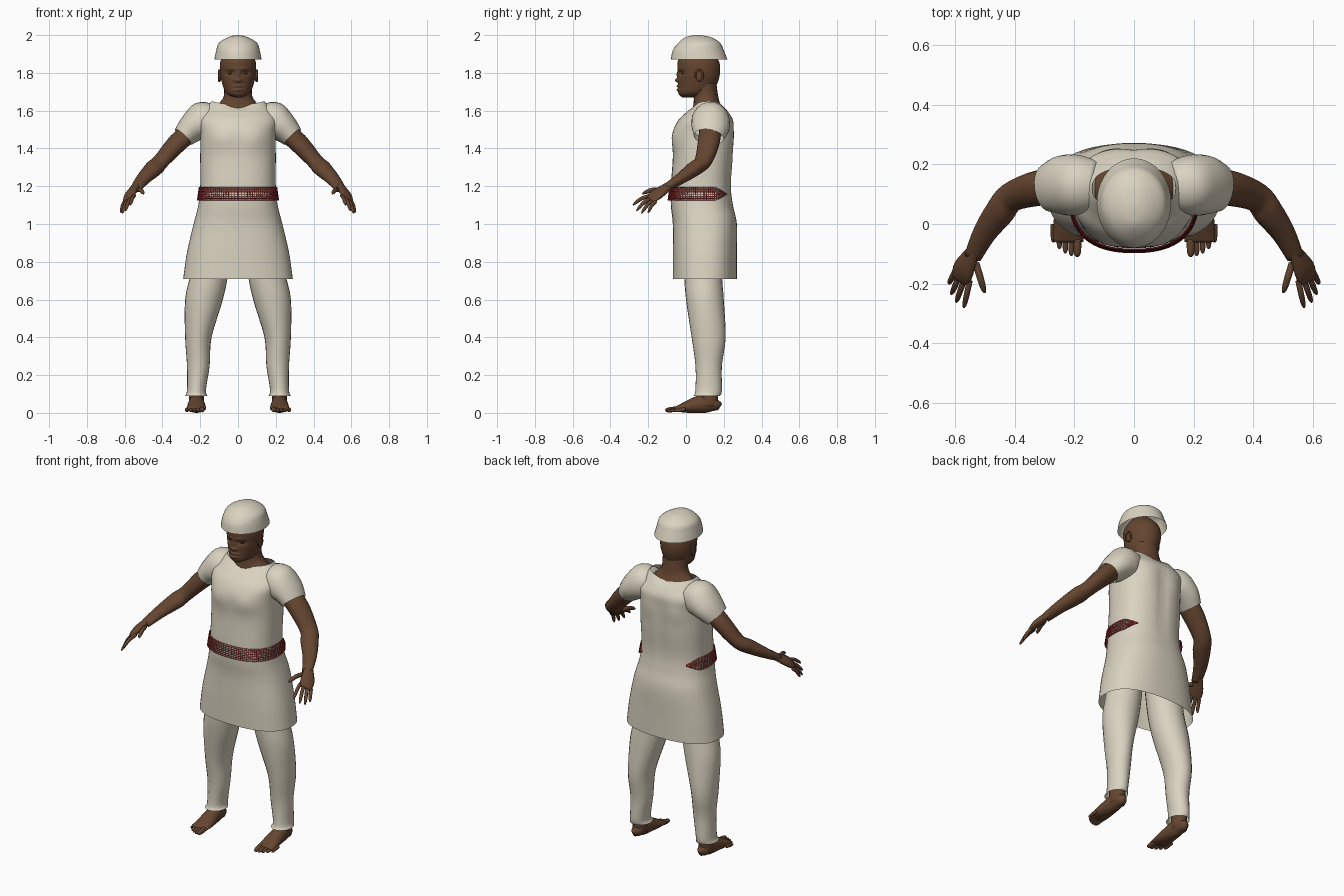
import bpy, bmesh, math
from mathutils import Vector

cube = bpy.data.objects.get("Cube")
if cube:
    bpy.data.objects.remove(cube, do_unlink=True)


def material(name, red, green, blue):
    colour = (red, green, blue, 1)
    made = bpy.data.materials.new(name)
    made.use_nodes = True
    made.diffuse_color = colour
    shader = made.node_tree.nodes["Principled BSDF"]
    shader.inputs["Base Color"].default_value = colour
    shader.inputs["Roughness"].default_value = .8
    return made


CLOTH = material("cream cloth", .7, .65, .53)
SKIN = material("brown skin", .13, .06, .03)
RED = material("red sash", .55, .04, .04)
DARK = material("dark eye", .03, .02, .01)


def finish(name, bm, mat, mirror=False):
    bmesh.ops.recalc_face_normals(bm, faces=bm.faces)
    mesh = bpy.data.meshes.new(name)
    bm.to_mesh(mesh)
    bm.free()
    mesh.materials.append(mat)
    mesh.shade_smooth()
    part = bpy.data.objects.new(name, mesh)
    bpy.context.collection.objects.link(part)
    if mirror:
        part.modifiers.new("Mirror", "MIRROR").use_mirror_merge = False
    return part


def spline(rows, steps):
    """Smooth interpolation through rows of numbers."""
    out = []
    last = len(rows) - 1
    for i in range(last):
        before, start = rows[max(i - 1, 0)], rows[i]
        end, after = rows[i + 1], rows[min(i + 2, last)]
        for step in range(steps):
            t = step / steps
            out.append([b + t * ((c - a) + t * (2 * a - 5 * b + 4 * c - d)
                                 + t * t * (3 * b - a - 3 * c + d)) / 2
                        for a, b, c, d in zip(before, start, end, after)])
    return out + [list(rows[last])]


def oval(angle, width, depth, power):
    """Point on a rounded-box oval, angle zero facing the front."""
    across, along = math.sin(angle), math.cos(angle)
    return (width * math.copysign(abs(across) ** (2 / power), across),
            -depth * math.copysign(abs(along) ** (2 / power), along))


def loft(name, rows, mat, ref=None, sides=24, steps=4, power=2,
         caps=(True, True), mirror=False, shape=None):
    """Skin ovals (x, y, z, width, depth): level without ref, else square to the path."""
    rows = spline(rows, steps)
    points = [Vector(row[:3]) for row in rows]
    bm = bmesh.new()
    rings = []
    for i, (point, row) in enumerate(zip(points, rows)):
        u, v = Vector((1, 0, 0)), Vector((0, 1, 0))
        if ref:
            ahead = points[min(i + 1, len(points) - 1)] - points[max(i - 1, 0)]
            u = ahead.cross(Vector(ref)).normalized()
            v = u.cross(ahead.normalized())
        ring = []
        for k in range(sides):
            a, b = oval(math.tau * k / sides, row[-2], row[-1], power)
            place = point + u * a + v * b
            ring.append(bm.verts.new(shape(place) if shape else place))
        rings.append(ring)
    for low, high in zip(rings, rings[1:]):
        for k in range(sides):
            bm.faces.new((low[k - 1], low[k], high[k], high[k - 1]))
    for ring, closed in zip((rings[0], rings[-1]), caps):
        if closed:
            bm.faces.new(ring)
    return finish(name, bm, mat, mirror)


def profile(*rows):
    """Turn (z, half width, front y, back y) into level ovals."""
    return [(0, (front + back) / 2, z, width, (back - front) / 2)
            for z, width, front, back in rows]


def digit(name, base, tip, radius, ref, arch):
    """Finger or toe: a gently arched, rounded taper from base to tip."""
    base, tip = Vector(base), Vector(tip)
    rows = []
    for t, scale in ((0, 1), (.5, 1), (.85, .8), (1, .3)):
        spot = base.lerp(tip, t)
        spot.z += arch * math.sin(math.pi * t)
        rows.append((*spot, radius * scale, radius * scale))
    loft(name, rows, SKIN, ref=ref, sides=10, mirror=True)


def ball(name, centre, size):
    bm = bmesh.new()
    bmesh.ops.create_uvsphere(bm, u_segments=16, v_segments=10, radius=1)
    bmesh.ops.scale(bm, vec=size, verts=bm.verts)
    bmesh.ops.translate(bm, vec=centre, verts=bm.verts)
    return finish(name, bm, DARK if name == "eyes" else SKIN, mirror=True)


def bump(place, x, z, height, wide, tall):
    across, up = (abs(place.x) - x) / wide, (place.z - z) / tall
    return height * math.exp(-across * across - up * up)


# Tunic: skirt, waist, chest and boat neckline in one skin
def tunic_shape(place):
    if place.z > 1.6:
        place.z -= .6 * (place.z - 1.6) * max(0, 1 - abs(place.x) / .14)
    if place.y < .05:
        place.y -= bump(place, .09, 1.45, .01, .06, .05)
    else:
        place.y += bump(place, .1, 1.47, .01, .07, .06) - bump(place, 0, 1.35, .01, .03, .2)
    return place


loft("tunic", profile((.71, .29, -.07, .27), (.85, .27, -.07, .27), (1, .235, -.07, .27),
                      (1.1, .21, -.08, .25), (1.2, .2, -.08, .24), (1.35, .2, -.07, .25),
                      (1.48, .2, -.07, .25), (1.55, .21, -.04, .25), (1.6, .18, .01, .22),
                      (1.65, .14, .05, .19)),
     CLOTH, sides=56, steps=5, power=2.4, caps=(False, False), shape=tunic_shape)
loft("sleeves", [(.12, .13, 1.57, .07, .08), (.18, .13, 1.55, .1, .1),
                 (.24, .13, 1.51, .08, .1), (.29, .12, 1.46, .06, .08)],
     CLOTH, ref=(0, 1, 0), caps=(True, False), mirror=True)

# Open-weave sash round the front and sides, narrowing to points behind
COLUMNS, ROWS, REACH = 80, 7, math.radians(138)
bm = bmesh.new()
grid = []
for i in range(COLUMNS + 1):
    angle = REACH * (2 * i / COLUMNS - 1)
    taper = min(1, 2 * (REACH - abs(angle)) + .1)
    line = []
    for j in range(ROWS + 1):
        rise = j / ROWS - .5
        x, y = oval(angle, .21 - .01 * rise, .17 - .01 * rise, 2.4)
        line.append(bm.verts.new((x, y + .08, 1.16 + .07 * rise * taper)))
    grid.append(line)
for left, right in zip(grid, grid[1:]):
    for j in range(ROWS):
        bm.faces.new((left[j], right[j], right[j + 1], left[j + 1]))
weave = finish("sash", bm, RED).modifiers.new("Weave", "WIREFRAME")
weave.thickness = .005
weave.use_even_offset = False

# Trousers
loft("trouser_legs", [(.22, .11, .09, .06, .07), (.22, .12, .12, .05, .07),
                      (.21, .12, .25, .06, .07), (.21, .12, .4, .07, .09),
                      (.18, .1, .6, .1, .1), (.15, .09, .75, .1, .1), (.12, .09, 1, .1, .1)],
     CLOTH, caps=(False, True), mirror=True)

# Feet with separate toes
UP = (0, 0, 1)
loft("ankles", [(.22, .12, z, .04, .05) for z in (.03, .15)], SKIN, mirror=True)
loft("feet", [(.22, .18, .03, .01, .02), (.22, .16, .04, .03, .03), (.22, .1, .05, .04, .05),
              (.22, 0, .03, .05, .03), (.22, -.06, .02, .05, .01)], SKIN, ref=UP, mirror=True)
for i, name in enumerate(("big", "second", "middle", "fourth", "little")):
    radius = .01 if i else .014
    x, tip = .19 + .02 * i, -.11 + .003 * i * i
    digit(name + "_toe", (x, tip + .06, .02), (x, tip, radius), radius, UP, 0)

# Arms
loft("arms", [(.22, .13, 1.52, .05, .06), (.32, .12, 1.43, .05, .06), (.41, .09, 1.33, .04, .05),
              (.45, .04, 1.29, .04, .05), (.5, -.03, 1.24, .03, .04), (.54, -.11, 1.19, .02, .03)],
     SKIN, ref=(0, 1, .6), mirror=True)

# Hands: fingers fan evenly from the knuckles, the middle ones longest
PALM = (.6, -.2, .8)
loft("palms", [(.53, -.08, 1.21, .02, .02), (.57, -.15, 1.16, .04, .02),
               (.58, -.19, 1.13, .035, .01)], SKIN, ref=PALM, mirror=True)
digit("thumb", (.53, -.13, 1.18), (.5, -.23, 1.16), .012, PALM, .01)
for i, name in enumerate(("index", "middle", "ring", "little")):
    t = i / 3
    base = Vector((.55, -.19, 1.15)).lerp(Vector((.6, -.16, 1.12)), t)
    tip = Vector((.57, -.28, 1.1)).lerp(Vector((.62, -.2, 1.06)), t)
    tip += Vector((.01, -.01, -.02)) * math.sin(math.pi * t)
    digit(name + "_finger", base, tip, .01, PALM, .01)


# Neck and head, with the face pressed out of the front
def face_shape(place):
    if place.y < .05:
        nose = bump(place, 0, 1.76, .02, .02, .01) + bump(place, 0, 1.79, .01, .01, .02)
        lips = sum(bump(place, 0, z, .01, .025, .007) for z in (1.71, 1.73))
        brow = bump(place, .03, 1.82, .006, .03, .01)
        socket = bump(place, .04, 1.8, .013, .02, .012)
        place.y += socket - nose - lips - brow
    return place


loft("neck", profile((1.58, .16, .03, .21), (1.64, .1, .04, .18), (1.68, .075, .04, .17),
                     (1.75, .075, .03, .16)), SKIN)
loft("head", profile((1.67, .02, -.02, .03), (1.69, .06, -.04, .13), (1.73, .08, -.04, .16),
                     (1.8, .095, -.04, .18), (1.87, .09, -.04, .17), (1.94, .04, .03, .1)),
     SKIN, sides=72, steps=12, shape=face_shape)
ball("eyes", (.037, -.014, 1.796), (.015, .01, .005))
ball("ears", (.095, .07, 1.785), (.01, .02, .03))
turns = [math.radians(200 - 40 * k) for k in range(8)]
loft("ear_rims", [(.1, .07 + .02 * math.cos(a), 1.785 + .03 * math.sin(a), .005, .005)
                  for a in turns], SKIN, ref=(1, 0, 0), sides=8, mirror=True)

# Soft cap, hollow beneath
loft("cap", profile((1.87, .125, -.08, .22), (1.92, .115, -.07, .2), (1.96, .1, -.04, .18),
                    (1.99, .05, 0, .13), (2, .01, .05, .07)),
     CLOTH, sides=40, caps=(False, True))
